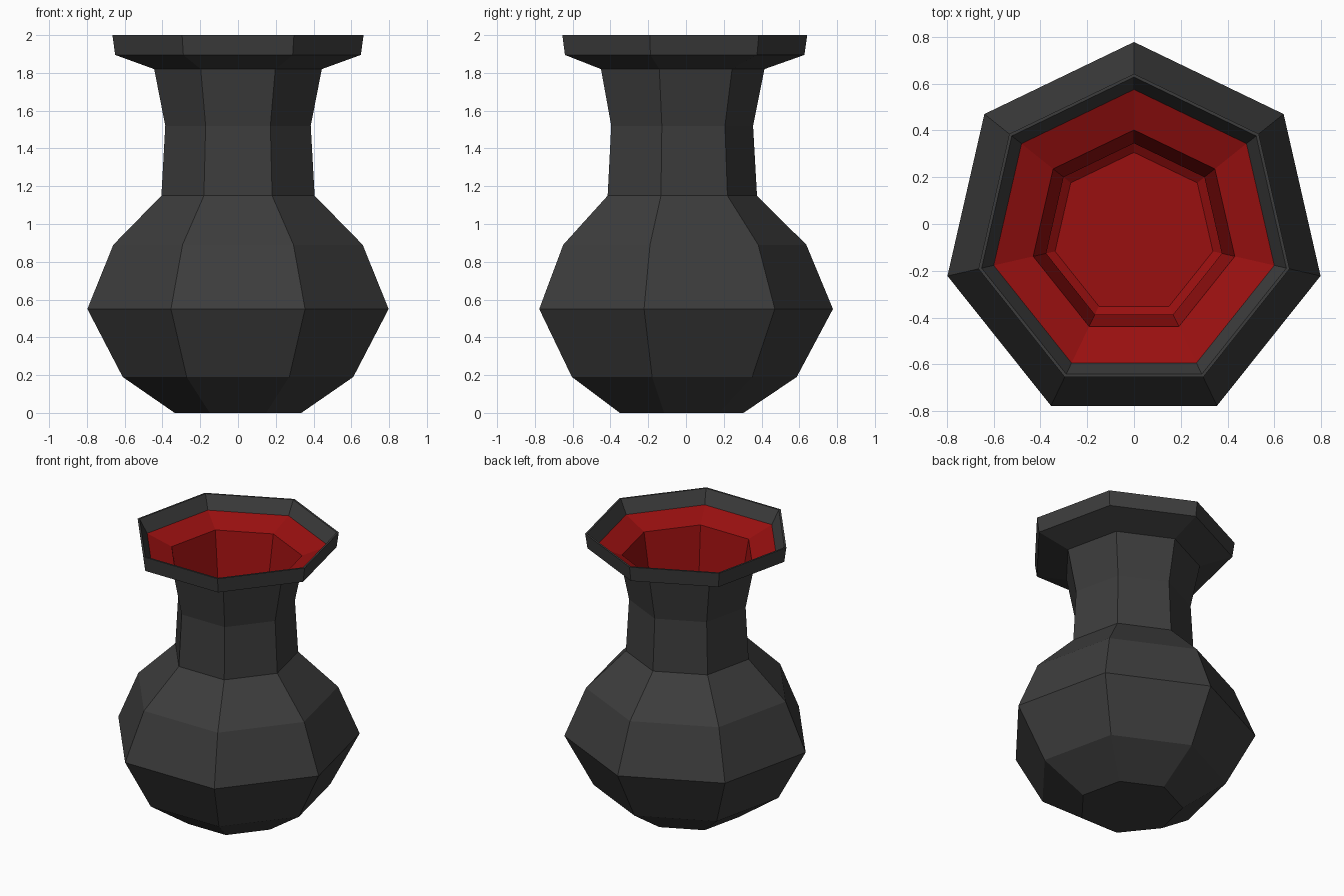
import bpy, bmesh, math

if "Cube" in bpy.data.objects:
    bpy.data.objects.remove(bpy.data.objects["Cube"])

SIDES = 7
CY = -0.04  # heptagon axis offset so its bounds are centred

def material(name, rgb):
    m = bpy.data.materials.new(name)
    m.diffuse_color = (*rgb, 1)
    m.use_nodes = True
    m.node_tree.nodes["Principled BSDF"].inputs["Base Color"].default_value = m.diffuse_color
    return m

black = material("charcoal glaze", (0.046, 0.046, 0.046))
red = material("red lining", (0.32, 0.005, 0.005))

# Profile (radius, z): outside from base to lip, then down the inside
outside = [(0.344, 0), (0.626, 0.19), (0.818, 0.55), (0.677, 0.89),
           (0.416, 1.15), (0.395, 1.52), (0.455, 1.82), (0.667, 1.895),
           (0.682, 2.0), (0.668, 2.0), (0.615, 1.905)]
inside = [(0.442, 1.84), (0.385, 1.52), (0.402, 1.16), (0.655, 0.88),
          (0.79, 0.55), (0.605, 0.21), (0.346, 0.03)]

bm = bmesh.new()
rings = []
for r, z in outside + inside:
    ring = []
    for i in range(SIDES):
        a = math.pi / 2 + 2 * math.pi * i / SIDES
        ring.append(bm.verts.new((r * math.cos(a), CY + r * math.sin(a), z)))
    rings.append(ring)

# Walls: black outside and lip, red lining
for k in range(len(rings) - 1):
    for i in range(SIDES):
        j = (i + 1) % SIDES
        f = bm.faces.new((rings[k][i], rings[k][j], rings[k + 1][j], rings[k + 1][i]))
        f.material_index = 0 if k < len(outside) - 1 else 1

# Base and inner floor
bm.faces.new(rings[0][::-1])
bm.faces.new(rings[-1]).material_index = 1

mesh = bpy.data.meshes.new("vase")
bm.to_mesh(mesh)
bm.free()
mesh.materials.append(black)
mesh.materials.append(red)
vase = bpy.data.objects.new("vase", mesh)
bpy.context.collection.objects.link(vase)
